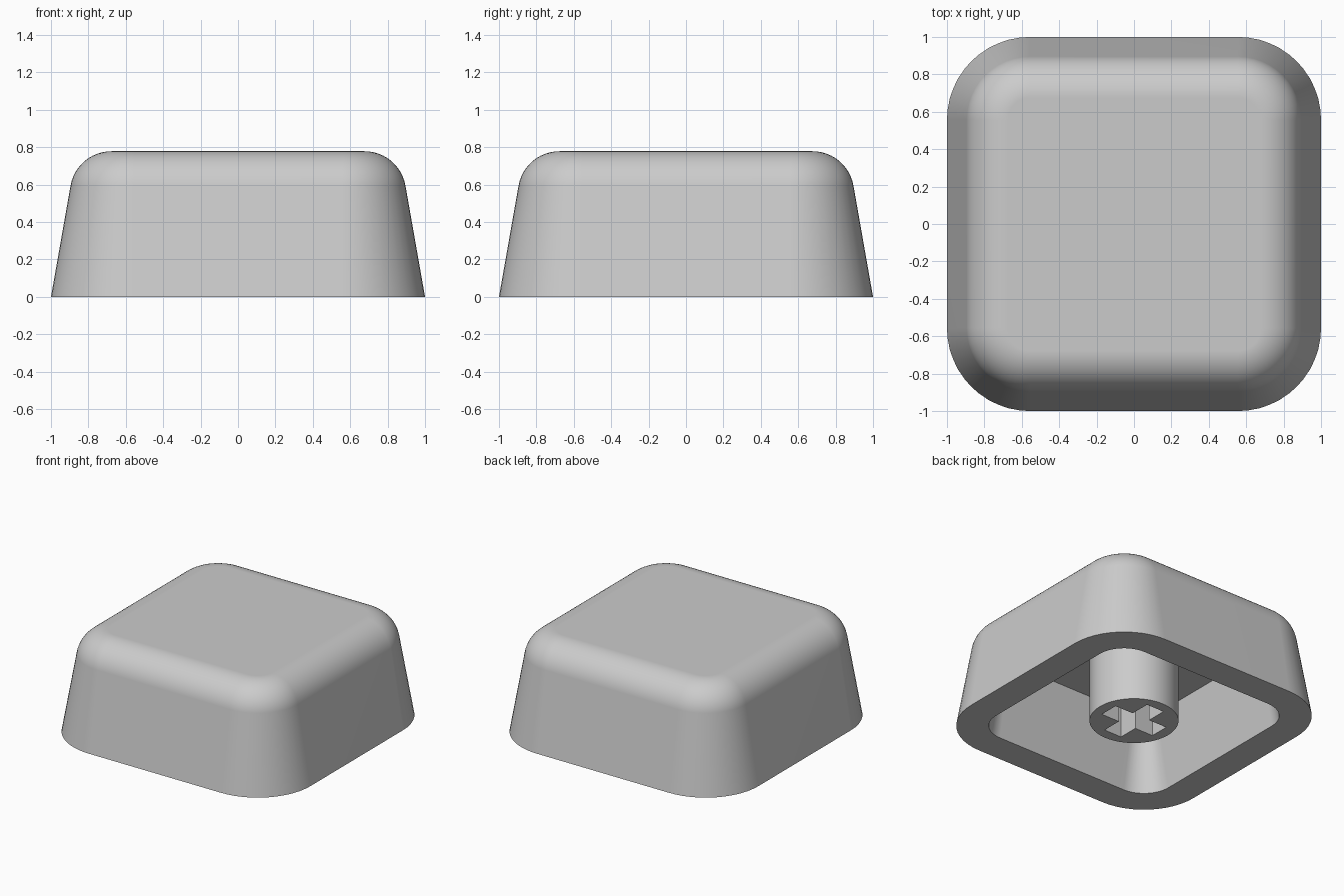
import bpy, bmesh, math

cube = bpy.data.objects.get("Cube")
if cube:
    bpy.data.objects.remove(cube, do_unlink=True)

HEIGHT = 0.778
CORNER = 0.444           # corner radius at the base
DRAFT = math.radians(10)
FILLET = 0.222
WALL = 0.225
CEILING = 0.556

grey = bpy.data.materials.new("light grey plastic")
grey.use_nodes = True
colour = (0.6, 0.6, 0.6, 1)
grey.diffuse_color = colour
grey.node_tree.nodes["Principled BSDF"].inputs["Base Color"].default_value = colour


def select(obj):
    bpy.ops.object.select_all(action='DESELECT')
    obj.select_set(True)
    bpy.context.view_layer.objects.active = obj


def finish(obj):
    obj.data.materials.clear()
    obj.data.materials.append(grey)
    select(obj)
    bpy.ops.object.shade_smooth_by_angle(angle=math.radians(30))
    weighted = obj.modifiers.new("Weighted Normal", 'WEIGHTED_NORMAL')
    weighted.keep_sharp = True


def rounded_square(bm, inset, z, steps=12):
    """Ring of vertices; the corner radius shrinks with the inset."""
    centre, radius = 1 - CORNER, CORNER - inset
    ring = []
    for quarter in range(4):
        mid = math.radians(45 + 90 * quarter)
        cx = math.copysign(centre, math.cos(mid))
        cy = math.copysign(centre, math.sin(mid))
        for i in range(steps + 1):
            a = math.pi / 2 * (quarter + i / steps)
            ring.append(bm.verts.new((cx + radius * math.cos(a),
                                      cy + radius * math.sin(a), z)))
    return ring


# Hollow cap: section from the inner ceiling, round the rim and up over the top
slope = math.tan(DRAFT)
section = [(WALL + CEILING * slope, CEILING), (WALL, 0), (0, 0)]
tangent = FILLET * math.tan((math.pi / 2 - DRAFT) / 2)
arc_inset = HEIGHT * slope + tangent
for i in range(13):
    a = DRAFT + (math.pi / 2 - DRAFT) * i / 12
    section.append((arc_inset - FILLET * math.cos(a),
                    HEIGHT - FILLET + FILLET * math.sin(a)))

bm = bmesh.new()
rings = [rounded_square(bm, inset, z) for inset, z in section]
for low, high in zip(rings, rings[1:]):
    for i in range(len(low)):
        j = (i + 1) % len(low)
        bm.faces.new((low[i], low[j], high[j], high[i]))
bm.faces.new(rings[0])
bm.faces.new(rings[-1])
bmesh.ops.recalc_face_normals(bm, faces=bm.faces)
mesh = bpy.data.meshes.new("cap_shell")
bm.to_mesh(mesh)
bm.free()
cap = bpy.data.objects.new("cap_shell", mesh)
bpy.context.collection.objects.link(cap)
finish(cap)

# Round stem with a cross-shaped socket, extruded from a filled outline
STEM_RADIUS, ARM, HALF_WIDTH = 0.307, 0.228, 0.074
circle = [(STEM_RADIUS * math.cos(math.tau * i / 64),
           STEM_RADIUS * math.sin(math.tau * i / 64)) for i in range(64)]
cross = []
for quarter in range(4):
    c, s = [(1, 0), (0, 1), (-1, 0), (0, -1)][quarter]
    for x, y in ((ARM, -HALF_WIDTH), (ARM, HALF_WIDTH), (HALF_WIDTH, HALF_WIDTH)):
        cross.append((x * c - y * s, x * s + y * c))

curve = bpy.data.curves.new("stem", 'CURVE')
curve.dimensions = '2D'
curve.fill_mode = 'BOTH'
curve.extrude = (CEILING + 0.004) / 2
for outline in (circle, cross):
    spline = curve.splines.new('POLY')
    spline.points.add(len(outline) - 1)
    for point, (x, y) in zip(spline.points, outline):
        point.co = (x, y, 0, 1)
    spline.use_cyclic_u = True
stem = bpy.data.objects.new("stem", curve)
bpy.context.collection.objects.link(stem)
select(stem)
bpy.ops.object.convert(target='MESH')
stem = bpy.context.object

bm = bmesh.new()
bm.from_mesh(stem.data)
bmesh.ops.remove_doubles(bm, verts=bm.verts, dist=0.0005)
bmesh.ops.translate(bm, verts=bm.verts, vec=(0, 0, (CEILING + 0.004) / 2))
bmesh.ops.recalc_face_normals(bm, faces=bm.faces)
bm.to_mesh(stem.data)
bm.free()
finish(stem)
